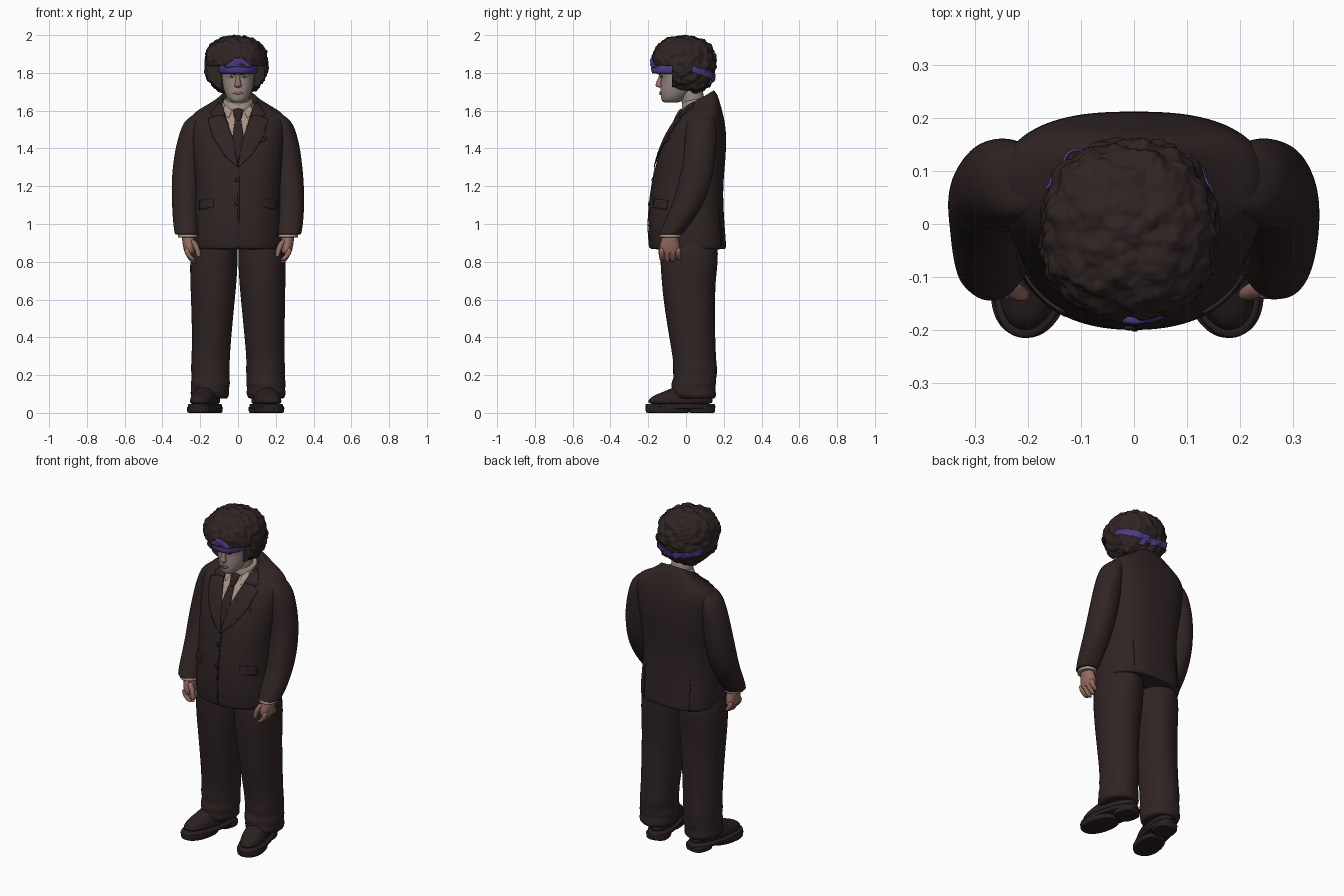
import bpy, bmesh, math
from mathutils import Vector, noise
from mathutils.bvhtree import BVHTree


def material(name, r, g, b):
    m = bpy.data.materials.new(name)
    m.diffuse_color = [((c / 255 + 0.055) / 1.055) ** 2.4 for c in (r, g, b)] + [1]
    return m


SUIT = material("dark brown cloth", 48, 36, 36)
SHOE = material("dark leather", 42, 32, 32)
SHIRT = material("beige shirt", 166, 146, 132)
TIE = material("tie cloth", 42, 33, 35)
HAIR = material("hair brown", 47, 36, 35)
BAND = material("purple headband", 76, 58, 132)
FACE = material("pale skin", 150, 136, 130)
HAND = material("hand skin", 150, 108, 97)
RUDDY = material("ruddy skin", 156, 112, 105)
EYE = material("eye grey", 78, 72, 74)


def finish(name, bm, mat, subsurf=0):
    bmesh.ops.recalc_face_normals(bm, faces=bm.faces)
    me = bpy.data.meshes.new(name)
    bm.to_mesh(me)
    bm.free()
    for p in me.polygons:
        p.use_smooth = True
    me.materials.append(mat)
    ob = bpy.data.objects.new(name, me)
    bpy.context.collection.objects.link(ob)
    if subsurf:
        mod = ob.modifiers.new("smooth", 'SUBSURF')
        mod.levels = mod.render_levels = subsurf
    return ob


def loft(name, rings, mat, side=1, power=2.0, seg=24, sub=2, wrinkle=0.0, back=0.0):
    """Stack of superellipse rings: (z, cx, cy, rx, ry[, slope along y[, slope along x]])."""
    bm = bmesh.new()
    loops = []
    for z, cx, cy, rx, ry, *slope in rings:
        ty, tx = (slope + [0, 0])[:2]
        loop = []
        for i in range(seg):
            a = math.tau * i / seg
            c, s = math.cos(a), math.sin(a)
            e = power + (back if s > 0 else 0)
            k = (abs(c) ** e + abs(s) ** e) ** (-1 / e)
            k *= 1 + wrinkle * noise.noise(Vector((c * 1.5, s * 1.5 + side, z * 14)))
            dx, dy = rx * c * k, ry * s * k
            loop.append(bm.verts.new((side * (cx + dx), cy + dy, z + ty * dy + tx * dx)))
        loops.append(loop)
    for a, b in zip(loops, loops[1:]):
        for i in range(seg):
            j = (i + 1) % seg
            bm.faces.new((a[i], a[j], b[j], b[i]))
    bm.faces.new(loops[0][::-1])
    bm.faces.new(loops[-1])
    return finish(name, bm, mat, sub)


def surface(ob):
    bpy.context.view_layer.update()
    return BVHTree.FromObject(ob, bpy.context.evaluated_depsgraph_get())


def patch(name, outline, mat, tree, lift=0.004, thick=0.004, mode="front", step=0.015):
    """Flat outline draped on a surface from the front, the back or radially (hair)."""
    bm = bmesh.new()
    bm.faces.new([bm.verts.new((u, 0, v)) for u, v in outline])
    for axis in (0, 2):
        vals = [p[axis // 2] for p in outline]
        t = min(vals) + step
        while t < max(vals):
            co, no = Vector(), Vector()
            co[axis], no[axis] = t, 1
            bmesh.ops.bisect_plane(bm, geom=bm.verts[:] + bm.edges[:] + bm.faces[:],
                                   plane_co=co, plane_no=no)
            t += step
    missed = []
    for v in bm.verts:
        u, z = v.co.x, v.co.z
        if mode == "radial":
            a = u / 0.17
            d = Vector((-math.sin(a), math.cos(a), 0))
            origin = Vector((-0.01, -0.012, z)) - d
        else:
            d = Vector((0, 1 if mode == "front" else -1, 0))
            origin = Vector((u, -d.y, z))
        hit = tree.ray_cast(origin, d)[0]
        if hit is None:
            missed.append(v)
        else:
            v.co = hit - d * lift
    bmesh.ops.delete(bm, geom=missed, context='VERTS')
    ob = finish(name, bm, mat)
    mod = ob.modifiers.new("thickness", 'SOLIDIFY')
    mod.thickness, mod.offset = thick, 0
    return ob


# Jacket body with sloping shoulders and standing collar
jacket = loft("jacket", [
    (.866, 0, .01, .225, .188), (.867, 0, .01, .236, .202), (.90, 0, .008, .239, .204),
    (.97, 0, .002, .238, .204), (1.07, 0, .0, .230, .199), (1.2, 0, .006, .222, .189),
    (1.35, 0, .028, .238, .182), (1.45, 0, .05, .248, .164), (1.53, 0, .068, .254, .140),
    (1.58, 0, .08, .245, .114, .08), (1.61, 0, .083, .195, .1, .2), (1.632, 0, .08, .14, .092, .4),
    (1.65, 0, .075, .105, .084, .55), (1.664, 0, .07, .094, .077, .6),
    (1.66, 0, .07, .083, .066, .6), (1.62, 0, .07, .075, .06, .5)], SUIT, power=2.3, seg=32, back=.5)
body = surface(jacket)

# Shirt front, tie and shirt collar
patch("shirt_front", [(-.085, 1.64), (-.04, 1.49), (0, 1.33), (.04, 1.49), (.085, 1.64)],
      SHIRT, body, .003)
patch("tie_blade", [(-.014, 1.57), (-.032, 1.44), (0, 1.32), (.032, 1.44), (.014, 1.57)],
      TIE, body, .006, .005)
loft("tie_knot", [(1.54, 0, -.060, .012, .010), (1.565, 0, -.044, .022, .016),
                  (1.60, 0, -.024, .029, .017), (1.612, 0, -.014, .022, .014)], TIE, seg=12)
loft("shirt_collar", [(1.615, 0, .05, .088, .078, .5), (1.645, 0, .05, .081, .072, .35),
                      (1.660, 0, .047, .076, .066, .2), (1.658, 0, .047, .066, .058, .2)], SHIRT)

for s in (1, -1):
    tag = "left" if s > 0 else "right"

    def flip(pts):
        return [(s * u, v) for u, v in pts]

    # Lapel, collar wing, shirt point, pocket flap and vent
    patch(f"{tag}_lapel", flip([(.0, 1.30), (.028, 1.46), (.078, 1.59), (.16, 1.555),
                                (.135, 1.46), (.07, 1.36)]), SUIT, body, .007, .006)
    patch(f"{tag}_collar_wing", flip([(.07, 1.575), (.078, 1.62), (.098, 1.645), (.145, 1.585),
                                      (.135, 1.57)]), SUIT, body, .009, .008)
    patch(f"{tag}_shirt_point", flip([(.028, 1.605), (.05, 1.56), (.078, 1.60), (.07, 1.63)]),
          SHIRT, body, .006, .003)
    patch(f"{tag}_pocket_flap", flip([(.13, 1.09), (.205, 1.075), (.205, 1.125), (.13, 1.135)]),
          SUIT, body, .004, .006)
    patch(f"{tag}_back_vent", flip([(.15, .88), (.154, .88), (.154, 1.07), (.15, 1.07)]),
          SHOE, body, .002, .003, "back")

    # Sleeve and shirt cuff
    loft(f"{tag}_sleeve", [
        (1.598, .20, .08, .025, .03, 0, -.45), (1.580, .215, .08, .060, .062, 0, -.45),
        (1.535, .230, .08, .068, .078, 0, -.3), (1.45, .250, .078, .072, .084, 0, -.15),
        (1.35, .262, .072, .077, .086), (1.22, .274, .050, .077, .088),
        (1.10, .278, .01, .073, .084), (1.0, .274, -.048, .071, .073), (.95, .27, -.08, .064, .064),
        (.945, .27, -.082, .062, .062), (.945, .27, -.082, .045, .045)], SUIT, s, 2.05, wrinkle=.06)
    loft(f"{tag}_shirt_cuff", [(.97, .27, -.08, .048, .05), (.932, .266, -.085, .054, .057),
                               (.928, .266, -.085, .052, .055), (.93, .266, -.085, .04, .04)], SHIRT, s)

    # Hand: palm, four fingers, thumb
    loft(f"{tag}_palm", [(.955, .266, -.085, .032, .036), (.92, .262, -.085, .036, .046),
                         (.88, .258, -.085, .034, .056), (.85, .256, -.085, .028, .054),
                         (.84, .256, -.085, .018, .045)], HAND, s, seg=16)
    for i, tip in enumerate((.812, .802, .806, .816)):
        y = -.128 + i * .029
        loft(f"{tag}_finger_{i + 1}", [
            (.875, .27, y, .014, .014), (.85, .27, y, .016, .0155), (.83, .258, y, .016, .015),
            (tip, .24, y, .016, .014), (tip - .006, .232, y, .010, .009)], HAND, s, seg=10)
    loft(f"{tag}_thumb", [(.92, .243, -.115, .015, .016), (.885, .223, -.127, .017, .017),
                          (.855, .212, -.132, .014, .014), (.832, .208, -.133, .012, .012),
                          (.825, .208, -.133, .007, .007)], HAND, s, seg=12)

    # Trouser leg with bunched hem
    loft(f"{tag}_trouser_leg", [
        (.95, .115, .015, .105, .14), (.85, .126, .016, .126, .158), (.72, .127, .016, .126, .146),
        (.6, .132, .018, .117, .134), (.4, .141, .034, .107, .122), (.27, .145, .046, .102, .113),
        (.22, .147, .046, .105, .118), (.19, .147, .047, .097, .111), (.155, .148, .042, .106, .119),
        (.13, .148, .042, .099, .113), (.105, .149, .042, .105, .119), (.075, .149, .048, .097, .108),
        (.075, .149, .048, .07, .08)], SUIT, s, 2.15, wrinkle=.08)

    # Shoe: upper, thick welt, front sole, heel, laces, toed out
    parts = [
        loft(f"{tag}_shoe_upper", [
            (.04, 0, 0, .068, .176), (.066, 0, 0, .070, .178), (.092, 0, .01, .064, .158),
            (.115, 0, .04, .055, .120), (.15, 0, .07, .048, .08)], SHOE, s, 2.3),
        loft(f"{tag}_shoe_welt", [(.022, 0, 0, .074, .185), (.023, 0, 0, .078, .190),
                                  (.047, 0, 0, .078, .190), (.048, 0, 0, .068, .178)], SHOE, s, 2.4),
        loft(f"{tag}_shoe_sole", [(0, 0, -.068, .070, .112), (.001, 0, -.068, .075, .119),
                                  (.03, 0, -.068, .076, .121), (.035, 0, -.068, .076, .121)],
             SHOE, s, 2.3),
        loft(f"{tag}_shoe_heel", [(0, 0, .118, .060, .062), (.001, 0, .118, .064, .066),
                                  (.03, 0, .118, .066, .067), (.035, 0, .118, .066, .067)],
             SHOE, s, 3)]
    for i in range(3):
        y, z = -.085 + .03 * i, .105 + .012 * i
        parts.append(loft(f"{tag}_lace_{i + 1}", [(z - .008, 0, y, .034, .007),
                                                  (z + .008, 0, y, .03, .006)], SHOE, s, seg=10))
    for p in parts:
        p.location = (.15 if s > 0 else -.175, -.03, 0)
        p.rotation_euler.z = s * math.radians(13)

# Jacket front edge, buttons, chest pocket
patch("front_edge", [(-.004, .872), (.006, .872), (.008, 1.3), (.0, 1.3)], SHOE, body, .002, .003)
patch("chest_pocket", [(.075, 1.425), (.15, 1.44), (.15, 1.46), (.075, 1.445)], SUIT, body, .004, .005)
for i, z in enumerate((1.235, 1.11)):
    patch(f"button_{i + 1}", [(-.006 + .012 * math.cos(a * .6283), z + .012 * math.sin(a * .6283))
                              for a in range(10)], SHOE, body, .004, .006)

# Neck and head
loft("neck", [(1.58, 0, .05, .064, .06), (1.66, 0, .035, .064, .062), (1.75, 0, .02, .062, .065)], FACE)
head = loft("head", [
    (1.642, 0, -.085, .022, .026), (1.646, 0, -.080, .038, .046, -.05), (1.665, 0, -.068, .057, .065),
    (1.70, 0, -.05, .074, .086), (1.74, 0, -.037, .082, .098), (1.775, 0, -.03, .085, .102),
    (1.80, 0, -.03, .086, .118), (1.83, 0, -.02, .086, .125), (1.9, 0, -.015, .075, .105),
    (1.93, 0, -.015, .04, .06)], FACE, power=2.15)
skull = surface(head)
loft("nose", [(1.80, 0, -.128, .010, .010), (1.77, 0, -.134, .011, .015), (1.745, 0, -.142, .015, .019),
              (1.73, 0, -.142, .021, .021), (1.722, 0, -.136, .015, .012)], RUDDY, seg=14)
patch("lips", [(-.028, 1.692), (0, 1.684), (.028, 1.692), (.01, 1.702), (-.01, 1.702)],
      RUDDY, skull, .003, .005)
for s in (1, -1):
    patch("eye", [(s * .022, 1.778), (s * .034, 1.775), (s * .046, 1.780), (s * .034, 1.785)],
          EYE, skull, .001, .002)
    patch("eyebrow", [(s * .014, 1.790), (s * .058, 1.797), (s * .056, 1.802), (s * .014, 1.795)],
          HAIR, skull, .003, .005)

# Curly hair ball, carved back around the face and hanging lower on the nape
bm = bmesh.new()
bmesh.ops.create_icosphere(bm, subdivisions=6, radius=1)
for v in bm.verts:
    n = v.co.copy()
    k = sum(abs(c) ** 2.4 for c in n) ** (-1 / 2.4)
    p = Vector((-.01 + .163 * n.x * k, -.012 + .167 * n.y * k, 1.846 + .148 * n.z * k))
    curl = .012 * noise.noise(p * 28) + .009 * abs(noise.noise(p * 50 + Vector((3, 1, 7))))
    p += n * curl
    if p.z < 1.838:
        p.y = max(p.y, -.035 if abs(p.x) < .085 else -.075)
    if p.y > 0 and p.z < 1.8:
        p.z -= .18 * (1.8 - p.z) * min(1, p.y / .06)
    v.co = p
hair = finish("hair", bm, HAIR)
curls = surface(hair)

# Headband: ring under the fringe, front peak, back strap and loose tail
loft("headband_ring", [(1.795, 0, -.03, .09, .13), (1.796, 0, -.03, .104, .152),
                       (1.815, 0, -.03, .107, .156), (1.845, 0, -.03, .106, .155),
                       (1.85, 0, -.03, .09, .13)], BAND, power=2.3)
loft("headband_peak", [(1.825, 0, -.15, .085, .035), (1.843, 0, -.15, .072, .038),
                       (1.862, 0, -.15, .048, .040), (1.877, 0, -.15, .036, .040),
                       (1.879, 0, -.15, .025, .030)], BAND, power=2.6)
patch("headband_back", [(.31, 1.835), (.42, 1.81), (.534, 1.785), (.65, 1.81), (.72, 1.825),
                        (.72, 1.795), (.65, 1.775), (.534, 1.75), (.42, 1.773), (.31, 1.805)],
      BAND, curls, .003, .005, "radial", .008)
patch("headband_tail", [(.47, 1.775), (.50, 1.775), (.475, 1.735), (.44, 1.74)],
      BAND, curls, .008, .006, "radial", .008)
